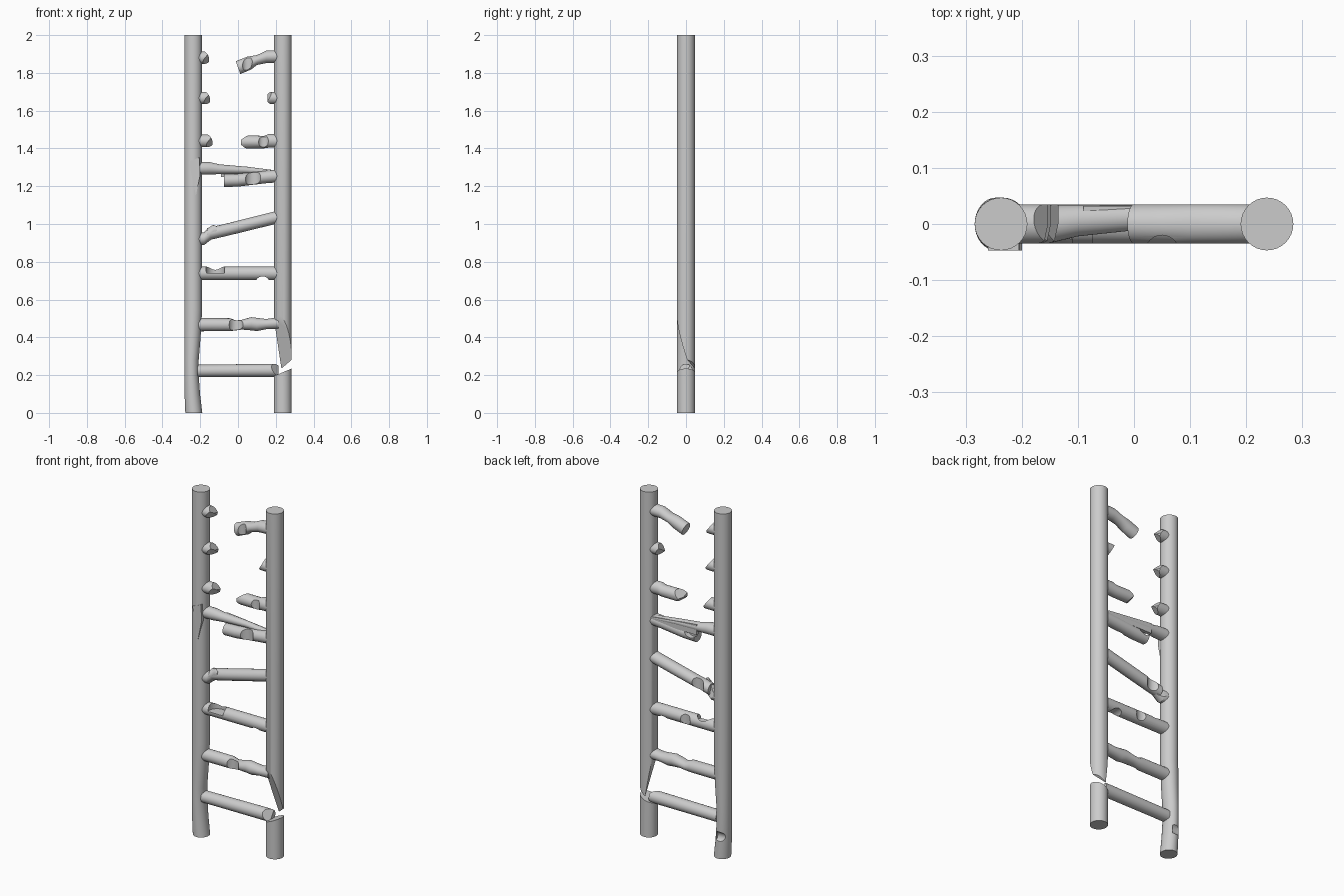
import bpy, bmesh, math
from mathutils import Vector, Matrix

if "Cube" in bpy.data.objects:
    bpy.data.objects.remove(bpy.data.objects["Cube"])

N = 32
RAIL_X, RAIL_R, RUNG_R = 0.237, 0.047, 0.035


def finish(name, bm):
    bmesh.ops.recalc_face_normals(bm, faces=bm.faces)
    me = bpy.data.meshes.new(name)
    bm.to_mesh(me)
    bm.free()
    ob = bpy.data.objects.new(name, me)
    bpy.context.collection.objects.link(ob)
    return ob


def loft(name, rings, axis='X', cuts=()):
    """Round bar through rings (along, offset, height, r1, r2, slant); cuts = (point, removed side)."""
    bm = bmesh.new()
    loops = []
    for a, o, h, r1, r2, s in rings:
        loop = []
        for i in range(N):
            t = 2 * math.pi * i / N
            u, v = r1 * math.cos(t), r2 * math.sin(t)
            p = (a + s * v, o + u, h + v) if axis == 'X' else (h + u, o + v, a + s * u)
            loop.append(bm.verts.new(p))
        loops.append(loop)
    for A, B in zip(loops, loops[1:]):
        for i in range(N):
            bm.faces.new((A[i], A[(i + 1) % N], B[(i + 1) % N], B[i]))
    bm.faces.new(loops[0])
    bm.faces.new(loops[-1])
    for co, no in cuts:
        geo = bm.verts[:] + bm.edges[:] + bm.faces[:]
        res = bmesh.ops.bisect_plane(bm, geom=geo, plane_co=co, plane_no=Vector(no).normalized(),
                                     clear_outer=True)
        edges = [e for e in res['geom_cut'] if isinstance(e, bmesh.types.BMEdge)]
        bmesh.ops.holes_fill(bm, edges=edges, sides=0)
    return finish(name, bm)


def bite(ob, loc, r, axis='Y', depth=0.2):
    """Carve a round chunk out of a part."""
    rot = {'X': Matrix.Rotation(math.pi / 2, 4, 'Y'), 'Y': Matrix.Rotation(math.pi / 2, 4, 'X'),
           'Z': Matrix()}[axis]
    bm = bmesh.new()
    bmesh.ops.create_cone(bm, cap_ends=True, segments=24, radius1=r, radius2=r, depth=depth,
                          matrix=Matrix.Translation(loc) @ rot)
    cutter = finish("cutter", bm)
    mod = ob.modifiers.new("bite", 'BOOLEAN')
    mod.operation, mod.solver, mod.object = 'DIFFERENCE', 'EXACT', cutter
    bpy.context.view_layer.objects.active = ob
    bpy.ops.object.modifier_apply(modifier=mod.name)
    bpy.data.objects.remove(cutter)


def rung(name, pts, cuts=()):
    """Rung through (x, z, half height) or (x, z, half height, slant)."""
    return loft(name, [(p[0], 0, p[1], RUNG_R, p[2], p[3] if len(p) > 3 else 0) for p in pts], 'X', cuts)


def prism(name, outline, y0, y1):
    """Flat splinter with an outline in the front plane."""
    bm = bmesh.new()
    f = bm.faces.new([bm.verts.new((x, y0, z)) for x, z in outline])
    g = bmesh.ops.extrude_face_region(bm, geom=[f])
    vs = [v for v in g['geom'] if isinstance(v, bmesh.types.BMVert)]
    bmesh.ops.translate(bm, verts=vs, vec=(0, y1 - y0, 0))
    return finish(name, bm)


# Left rail, bowed and worn near the foot
R = RAIL_R
left = loft("left_rail", [(0, 0, -0.234, 0.045, R, 0), (0.1, 0, -0.242, 0.041, R, 0),
                          (0.2, 0, -0.246, 0.038, R, 0), (0.28, 0, -0.246, 0.038, R, 0),
                          (0.4, 0, -0.241, 0.043, R, 0), (0.54, 0, -RAIL_X, R, R, 0),
                          (2, 0, -RAIL_X, R, R, 0)], 'Z')
bite(left, (-0.285, 0.06, 0.13), 0.03, 'X', 0.12)
prism("left_rail_splinter", [(-0.26, 1.33), (-0.205, 1.352), (-0.2, 1.26), (-0.223, 1.15)], -0.047, -0.02)

# Right rail, snapped near the foot
loft("right_rail_upper", [(0.15, 0, RAIL_X, R, R, 0), (2, 0, RAIL_X, R, R, 0)], 'Z',
     [((0.19, 0, 0.5), (-1, 0, -0.15)),
      ((0.284, 0, 0.3), (-0.45, -1, -0.34)),
      ((0.23, 0, 0.235), (0.055, 0, -0.065))])
loft("right_rail_lower", [(0, 0, RAIL_X, R, R, 0), (0.215, 0, RAIL_X, R, R, 0.42)], 'Z')

# Lower rungs, chipped but whole
r1 = rung("rung_1", [(-0.215, 0.222, 0.033), (-0.12, 0.223, 0.033), (0.17, 0.225, 0.035), (0.215, 0.225, 0.033)],
          [((0.17, -0.035, 0.25), (1, -0.8, 0.5))])
r2 = rung("rung_2", [(-0.215, 0.467, 0.035), (-0.04, 0.467, 0.034), (-0.01, 0.463, 0.026), (0.02, 0.467, 0.026),
                     (0.07, 0.472, 0.035), (0.1, 0.468, 0.035), (0.15, 0.47, 0.027), (0.215, 0.475, 0.032)])
bite(r2, (-0.01, -0.05, 0.5), 0.04, 'Z', 0.2)
r3 = rung("rung_3", [(-0.215, 0.739, 0.035), (0.215, 0.739, 0.035)])
bite(r3, (-0.12, -0.02, 0.79), 0.05, 'Z', 0.1)
bite(r3, (0.13, 0, 0.685), 0.038, 'Y')
bite(r3, (-0.02, 0.06, 0.74), 0.04, 'Z')

# Rung four, cracked and sloping
r4 = rung("rung_4", [(0.215, 1.038, 0.034), (-0.05, 0.972, 0.033), (-0.165, 0.945, 0.033)])
bite(r4, (-0.1, 0.05, 0.99), 0.04, 'Z', 0.2)
rung("rung_4_stub", [(-0.215, 0.92, 0.033), (-0.18, 0.922, 0.034), (-0.13, 0.965, 0.038), (-0.11, 0.967, 0.03)],
     [((-0.15, 0, 0.96), (0.5, 1, 0.3))])

# Rung five, split lengthways
r5 = rung("rung_5_right", [(0.215, 1.255, 0.034), (0.14, 1.248, 0.033), (0.0, 1.232, 0.034), (-0.075, 1.23, 0.034)])
bite(r5, (0.08, -0.055, 1.24), 0.045, 'Z')
bite(r5, (-0.05, 0.05, 1.27), 0.045, 'Y', 0.09)
loft("rung_5_left", [(-0.215, 0, 1.295, 0.035, 0.034, 0), (-0.15, 0, 1.295, 0.034, 0.033, 0),
                     (-0.1, 0.006, 1.29, 0.028, 0.026, 0), (0.05, 0.014, 1.285, 0.02, 0.018, 0),
                     (0.215, 0.016, 1.27, 0.016, 0.012, 0)])
prism("rung_5_splinter", [(-0.09, 1.31), (0.2, 1.28), (0.2, 1.25), (-0.09, 1.25)], 0.012, 0.032)

# Upper rungs, reduced to stubs
for name, z, tip in (("rung_6", 1.44, -0.135), ("rung_7", 1.667, -0.148), ("rung_8", 1.88, -0.153)):
    rung(name + "_left_stub", [(-0.215, z, 0.033), (tip, z, 0.033)],
         [((tip, 0, z), (0.8, 0.15, 0.6)), ((tip, 0, z), (0.8, -0.5, -0.6))])
rung("rung_7_right_stub", [(0.215, 1.667, 0.032), (0.155, 1.667, 0.032)],
     [((0.155, 0, 1.667), (-0.9, -0.3, 0.5)), ((0.155, 0, 1.667), (-0.9, 0.3, -0.5))])
r6 = rung("rung_6_right_stub", [(0.215, 1.44, 0.036), (0.16, 1.44, 0.036), (0.14, 1.434, 0.033), (0.015, 1.434, 0.034)],
          [((0.015, 0, 1.43), (-0.7, 0.3, 0.7)), ((0.015, 0, 1.43), (-0.7, 0.2, -0.7))])
bite(r6, (0.135, -0.05, 1.44), 0.03, 'Z')
r8 = rung("rung_8_right_stub", [(0.215, 1.887, 0.033), (0.15, 1.885, 0.033), (0.1, 1.868, 0.026),
                                (0.06, 1.852, 0.034, -0.3), (0.0, 1.828, 0.034, -0.35)])
bite(r8, (0.05, -0.05, 1.87), 0.03, 'Z')

# Smooth sides, crisp breaks
bpy.ops.object.select_all(action='DESELECT')
for ob in bpy.context.scene.objects:
    ob.select_set(True)
    bpy.context.view_layer.objects.active = ob
bpy.ops.object.shade_smooth_by_angle(angle=math.radians(30))
